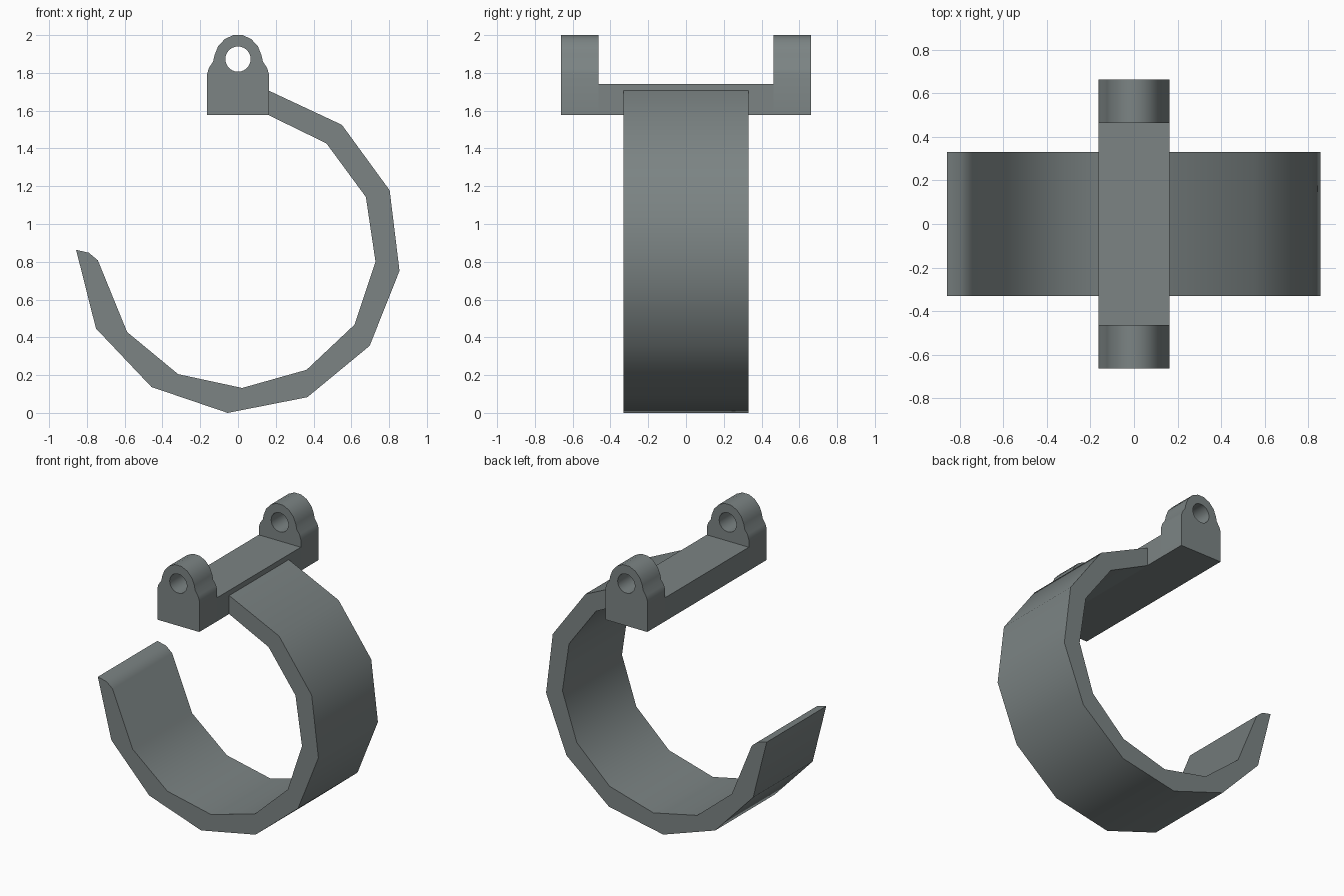
import bpy
import math
from mathutils import Matrix

if "Cube" in bpy.data.objects:
    bpy.data.objects.remove(bpy.data.objects["Cube"])

metal = bpy.data.materials.new("grey metal")
metal.diffuse_color = (0.2, 0.23, 0.23, 1)
metal.use_nodes = True
metal.node_tree.nodes["Principled BSDF"].inputs["Base Color"].default_value = metal.diffuse_color


def extrude_profile(name, loops, y0, y1):
    """Fill closed x-z loops (inner loops become holes) and extrude from y0 to y1."""
    curve = bpy.data.curves.new(name, 'CURVE')
    curve.dimensions = '2D'
    curve.fill_mode = 'BOTH'
    curve.extrude = (y1 - y0) / 2
    for loop in loops:
        spline = curve.splines.new('POLY')
        spline.points.add(len(loop) - 1)
        for p, (x, z) in zip(spline.points, loop):
            p.co = (x, z, 0, 1)
        spline.use_cyclic_u = True
    temp = bpy.data.objects.new(name + "_curve", curve)
    bpy.context.collection.objects.link(temp)
    bpy.context.view_layer.update()
    mesh = bpy.data.meshes.new_from_object(
        temp.evaluated_get(bpy.context.evaluated_depsgraph_get()))
    bpy.data.objects.remove(temp)
    mesh.transform(Matrix.Translation((0, (y0 + y1) / 2, 0)) @ Matrix.Rotation(math.pi / 2, 4, 'X'))
    mesh.materials.clear()
    mesh.materials.append(metal)
    obj = bpy.data.objects.new(name, mesh)
    bpy.context.collection.objects.link(obj)
    # Weld cap and side vertices, then smooth the gentle bends
    bpy.ops.object.select_all(action='DESELECT')
    obj.select_set(True)
    bpy.context.view_layer.objects.active = obj
    bpy.ops.object.mode_set(mode='EDIT')
    bpy.ops.mesh.select_all(action='SELECT')
    bpy.ops.mesh.remove_doubles(threshold=0.0005)
    bpy.ops.mesh.normals_make_consistent(inside=False)
    bpy.ops.object.mode_set(mode='OBJECT')
    bpy.ops.object.shade_smooth_by_angle(angle=math.radians(42))
    return obj


# Curved strap: outer edge from the bracket round to the rounded tip, inner edge back
outer = [(0.15, 1.712), (0.55, 1.525), (0.803, 1.178), (0.855, 0.752), (0.697, 0.355),
         (0.367, 0.083), (-0.055, 0.0), (-0.458, 0.137), (-0.752, 0.447), (-0.857, 0.863)]
inner = [(-0.79, 0.848), (-0.742, 0.808), (-0.587, 0.428), (-0.317, 0.205), (0.022, 0.132),
         (0.363, 0.228), (0.617, 0.467), (0.728, 0.8), (0.677, 1.143), (0.468, 1.427),
         (0.15, 1.582)]
extrude_profile("strap", [outer + inner], -0.33, 0.33)

# Bracket bar between the ears
W = 0.163
extrude_profile("bracket_bar", [[(-W, 1.577), (W, 1.577), (W, 1.742), (-W, 1.742)]], -0.463, 0.463)

# Pierced ears with flared shoulders and a round top
side = [(W, 1.577), (W, 1.797), (0.153, 1.828), (0.132, 1.859), (0.124, 1.895),
        (0.106, 1.94), (0.07, 1.979), (0.025, 2.0)]
outline = side + [(-x, z) for x, z in reversed(side)]
hole = [(0.067 * math.cos(i * math.tau / 24), 1.873 + 0.067 * math.sin(i * math.tau / 24))
        for i in range(24)]
for name, y0, y1 in (("front_ear", -0.662, -0.463), ("back_ear", 0.463, 0.662)):
    extrude_profile(name, [outline, hole], y0, y1)
